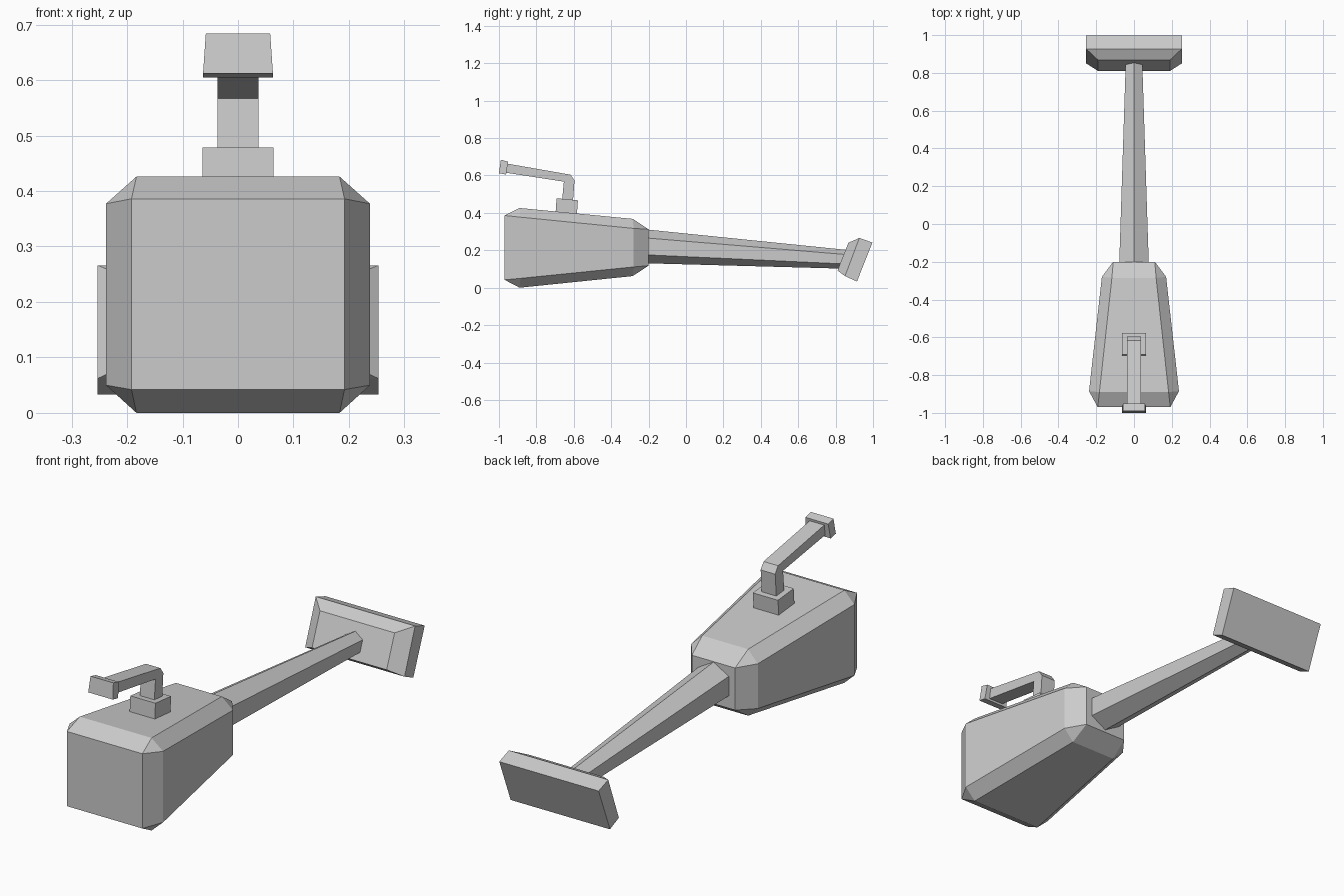
import bpy, bmesh, math
from mathutils import Vector

if "Cube" in bpy.data.objects:
    bpy.data.objects.remove(bpy.data.objects["Cube"])


def finish(name, bm):
    bmesh.ops.recalc_face_normals(bm, faces=bm.faces)
    mesh = bpy.data.meshes.new(name)
    bm.to_mesh(mesh)
    bm.free()
    obj = bpy.data.objects.new(name, mesh)
    bpy.context.collection.objects.link(obj)
    return obj


def mirrored_hull(name, half):
    """Convex solid from points on the +x side, mirrored to -x."""
    bm = bmesh.new()
    for x, y, z in half:
        bm.verts.new((x, y, z))
        bm.verts.new((-x, y, z))
    bmesh.ops.convex_hull(bm, input=bm.verts)
    bmesh.ops.dissolve_limit(bm, angle_limit=math.radians(4),
                             verts=bm.verts, edges=bm.edges)
    return finish(name, bm)


def side_profile(name, yz, half_width):
    """Side-view outline extruded across x."""
    bm = bmesh.new()
    face = bm.faces.new([bm.verts.new((-half_width, y, z)) for y, z in yz])
    ext = bmesh.ops.extrude_face_region(bm, geom=[face])
    new = [g for g in ext["geom"] if isinstance(g, bmesh.types.BMVert)]
    bmesh.ops.translate(bm, verts=new, vec=(2 * half_width, 0, 0))
    return finish(name, bm)


# Tapered body with chamfered edges: end, top/bottom and side face corners
mirrored_hull("body", [
    (0.192, -0.97, 0.386), (0.183, -0.89, 0.426), (0.238, -0.885, 0.377),
    (0.192, -0.97, 0.042), (0.183, -0.89, 0.0), (0.238, -0.885, 0.05),
    (0.11, -0.2, 0.312), (0.117, -0.285, 0.368), (0.17, -0.28, 0.317),
    (0.11, -0.2, 0.118), (0.117, -0.285, 0.062), (0.17, -0.28, 0.111),
])

# Six-sided tapering neck with a ridge on top
bm = bmesh.new()
rings = []
for y, z, r in ((-0.23, 0.222, 0.091), (0.87, 0.151, 0.05)):
    rings.append([bm.verts.new((r * math.sin(i * math.pi / 3), y,
                                z + r * math.cos(i * math.pi / 3)))
                  for i in range(6)])
for i in range(6):
    j = (i + 1) % 6
    bm.faces.new((rings[0][i], rings[0][j], rings[1][j], rings[1][i]))
for ring in rings:
    bm.faces.new(ring)
finish("neck", bm)

# Tilted end plate with chamfered inner face
mirrored_hull("end_plate", [
    (0.253, 0.997, 0.241), (0.253, 0.914, 0.033),
    (0.253, 0.927, 0.266), (0.253, 0.85, 0.062),
    (0.19, 0.868, 0.24), (0.19, 0.81, 0.092),
])

# Handle socket, bent arm and grip on top of the body
side_profile("handle_socket", [(-0.698, 0.39), (-0.692, 0.478),
                               (-0.578, 0.467), (-0.584, 0.38)], 0.064)
side_profile("handle_arm", [(-0.665, 0.44), (-0.653, 0.567), (-0.97, 0.616),
                            (-0.96, 0.664), (-0.617, 0.604), (-0.596, 0.573),
                            (-0.606, 0.44)], 0.037)
mirrored_hull("handle_grip", [
    (0.063, -1.0, 0.612), (0.058, -0.99, 0.684),
    (0.058, -0.951, 0.674), (0.063, -0.962, 0.605),
])
